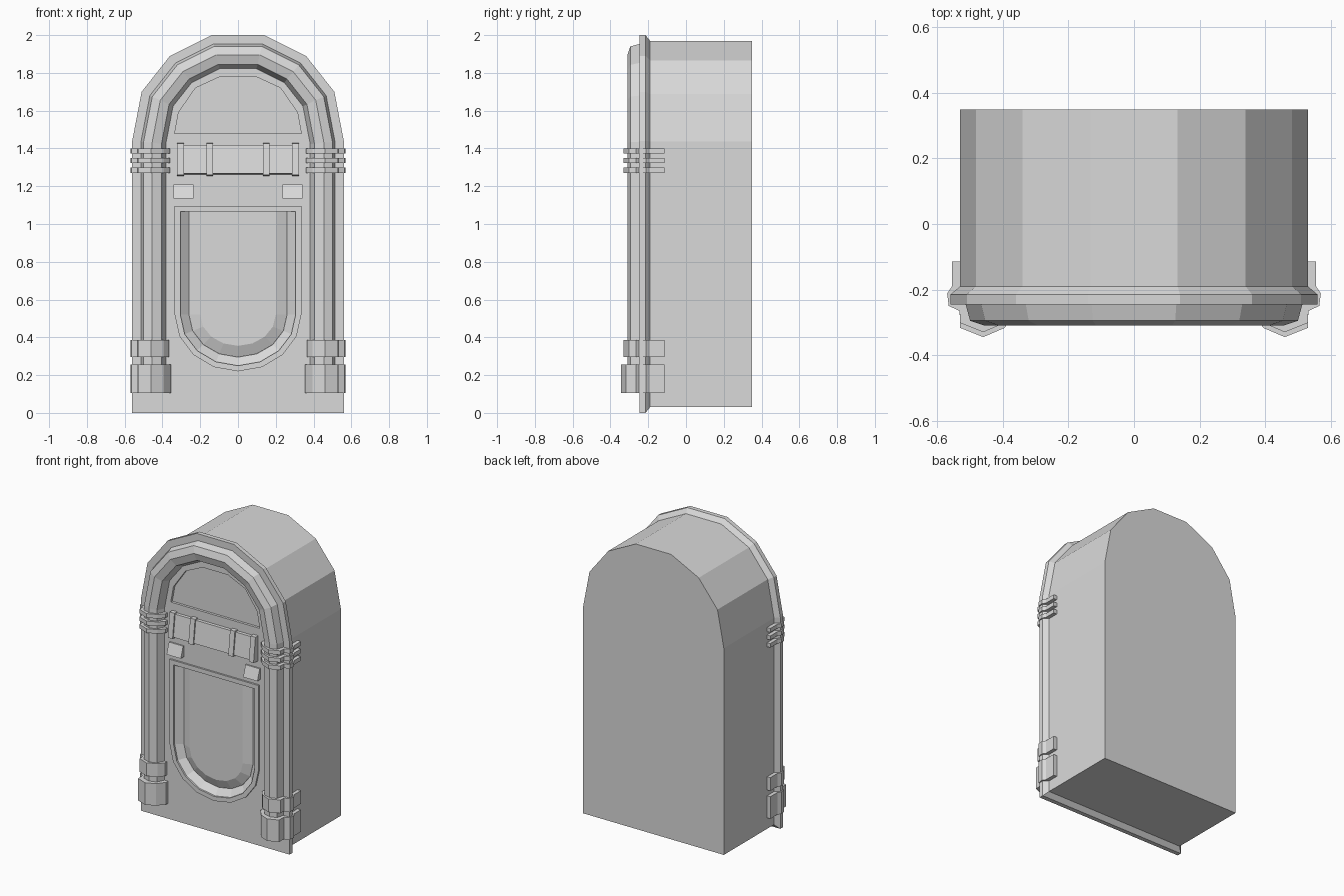
import bpy, bmesh
from math import sin, cos, pi
from mathutils import Vector

cube = bpy.data.objects.get("Cube")
if cube:
    bpy.data.objects.remove(cube)

grey = bpy.data.materials.new("plain grey")
grey.use_nodes = True
grey.diffuse_color = (0.7, 0.7, 0.7, 1)
bsdf = next(n for n in grey.node_tree.nodes if n.type == "BSDF_PRINCIPLED")
bsdf.inputs["Base Color"].default_value = (0.7, 0.7, 0.7, 1)


def loft(name, rings, closed=True, caps=True):
    """Skin a series of matching point rings, optionally capping both ends."""
    bm = bmesh.new()
    loops = [[bm.verts.new(p) for p in ring] for ring in rings]
    count = len(loops[0])
    for a, b in zip(loops, loops[1:]):
        for i in range(count if closed else count - 1):
            j = (i + 1) % count
            bm.faces.new((a[i], a[j], b[j], b[i]))
    if caps:
        bm.faces.new(loops[0])
        bm.faces.new(loops[-1])
    bmesh.ops.recalc_face_normals(bm, faces=bm.faces)
    mesh = bpy.data.meshes.new(name)
    bm.to_mesh(mesh)
    bm.free()
    obj = bpy.data.objects.new(name, mesh)
    bpy.context.collection.objects.link(obj)
    mesh.materials.append(grey)
    return obj


def at_y(points, y):
    return [(x, y, z) for x, z in points]


def at_z(points, z):
    return [(x, y, z) for x, y in points]


def inset(points, d):
    """Mitred inset of a counter-clockwise outline."""
    pts = [Vector(p) for p in points]
    out = []
    for i, p in enumerate(pts):
        a = (p - pts[i - 1]).normalized()
        b = (pts[(i + 1) % len(pts)] - p).normalized()
        na, nb = Vector((-a.y, a.x)), Vector((-b.y, b.x))
        q = p + (na + nb) * d / (1 + na.dot(nb))
        out.append((q.x, q.y))
    return out


def symmetric(half):
    return half + [(-x, z) for x, z in reversed(half)]


def cut(target, cutter):
    cutter.hide_render = True
    cutter.hide_set(True)
    cutter.display_type = "WIRE"
    mod = target.modifiers.new("recess", "BOOLEAN")
    mod.operation = "DIFFERENCE"
    mod.solver = "EXACT"
    mod.object = cutter


FACE = -0.245
arch = symmetric([(0.56, 0), (0.56, 1.44), (0.51, 1.70), (0.36, 1.89), (0.14, 2.0)])

# Cabinet and front panel
back_outline = inset(arch, 0.03)
loft("cabinet", [at_y(back_outline, 0.35), at_y(back_outline, -0.19)])
panel = loft("front_panel", [at_y(back_outline, -0.19), at_y(arch, -0.215), at_y(arch, FACE)])

# Arched tube running up both pillars and over the top
tube = []
for d, y in [(0.045, -0.24), (0.06, -0.295), (0.105, -0.31), (0.155, -0.295), (0.18, -0.24)]:
    line = inset(arch, d)
    tube.append([(x, y, max(z, 0.15) if z > 0.5 else 0.15) for x, z in line])
loft("arch_tube", tube, closed=False, caps=False)

# Upper arched window recess
window = symmetric([(0.335, 1.48), (0.315, 1.59), (0.225, 1.72), (0.095, 1.78)])
cut(panel, loft("window_cutter", [at_y(window, -0.3), at_y(window, -0.228)]))


def u_shape(d):
    """Round-bottomed opening, narrowed by d."""
    top = 1.095 - min(d, 0.03)
    w = 0.335 - d
    arc = [(w * cos(a), 0.52 - (0.30 - d) * sin(a)) for a in [pi * i / 8 for i in range(9)]]
    return [(w, top)] + arc + [(-w, top)]


# Lower rounded opening with its rim and raised centre
cut(panel, loft("opening_cutter", [at_y(u_shape(0.03), -0.3), at_y(u_shape(0.03), FACE),
                                   at_y(u_shape(0.075), -0.21)]))
loft("opening_rim", [at_y(u_shape(0), FACE + 0.01), at_y(u_shape(0), -0.257),
                     at_y(u_shape(0.03), -0.257), at_y(u_shape(0.03), FACE + 0.01)], caps=False)
loft("opening_centre", [at_y(u_shape(0.07), -0.205), at_y(u_shape(0.078), -0.212),
                        at_y(u_shape(0.135), -0.235)])


def slab(name, x0, x1, side):
    """Extrude a side profile of (y, z) points along x."""
    return loft(name, [[(x, y, z) for y, z in side] for x in (x0, x1)])


# Title strip with four clips
slab("title_strip", -0.322, 0.322, [(-0.235, 1.26), (-0.285, 1.268), (-0.265, 1.418), (-0.235, 1.42)])
for x in (-0.305, -0.15, 0.15, 0.305):
    slab("strip_clip", x - 0.018, x + 0.018,
         [(-0.235, 1.253), (-0.294, 1.26), (-0.274, 1.427), (-0.235, 1.428)])

# Collars and foot blocks wrapping each pillar, and the sloped buttons
collars = [("foot_block", 0.105, 0.255, -0.345, 0.355), ("lower_collar", 0.295, 0.385, -0.33, 0.365)]
collars += [("upper_collar", z, z + 0.028, -0.33, 0.36) for z in (1.27, 1.322, 1.373)]
for s in (-1, 1):
    for name, low, high, front, inner in collars:
        plan = [(0.555, -0.115), (0.555, -0.19), (0.57, -0.212), (0.565, -0.25), (0.532, -0.265),
                (0.53, front + 0.028), (0.46, front), (0.395, front + 0.028),
                (inner, -0.265), (inner, -0.22), (0.52, -0.2), (0.52, -0.115)]
        plan = [(s * x, y) for x, y in plan]
        loft(("left_" if s > 0 else "right_") + name, [at_z(plan, low), at_z(plan, high)])
    slab("left_button" if s > 0 else "right_button", s * 0.235, s * 0.342,
         [(-0.235, 1.135), (-0.28, 1.135), (-0.255, 1.21), (-0.235, 1.21)])
